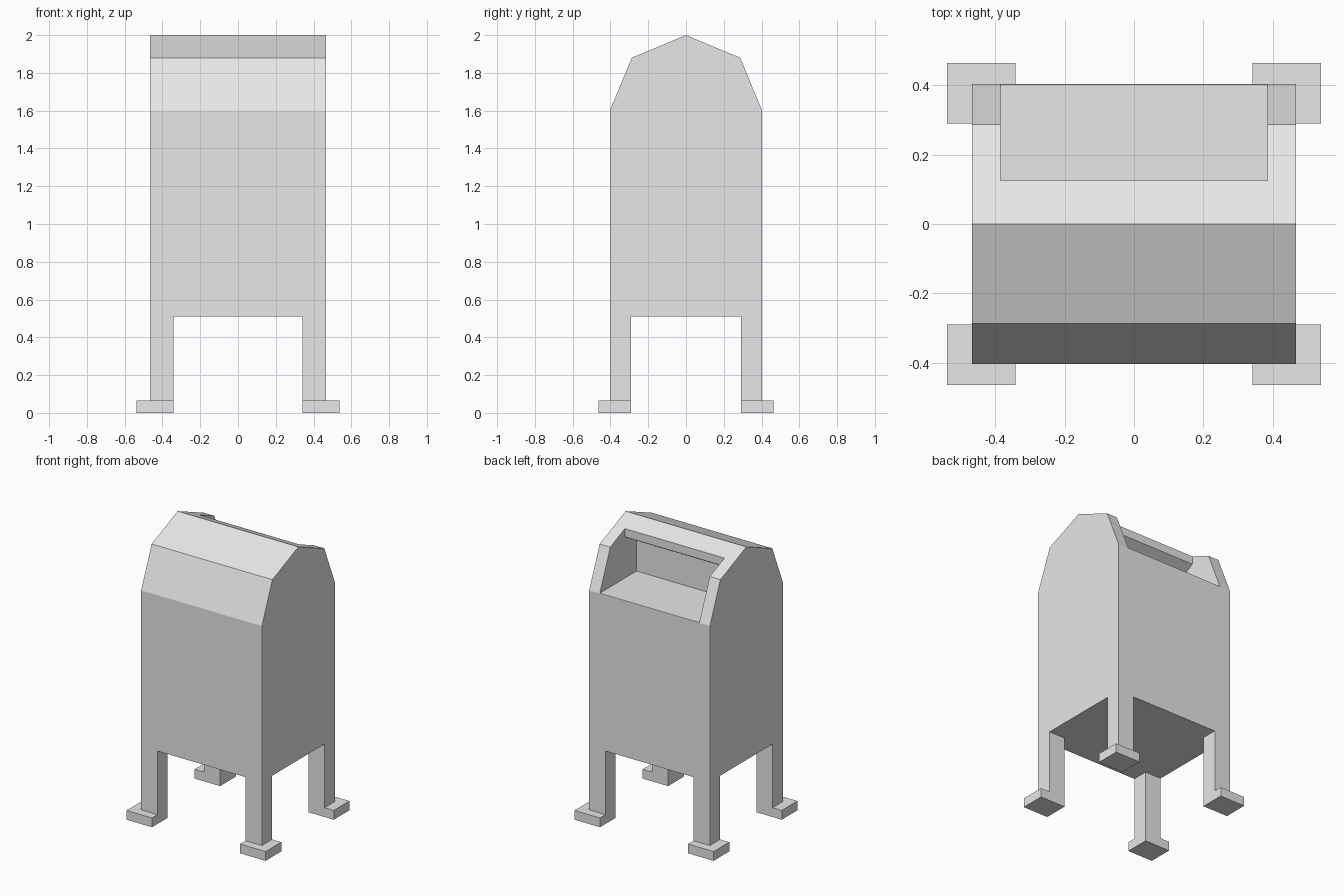
import bpy
import bmesh

cube = bpy.data.objects.get("Cube")
if cube:
    bpy.data.objects.remove(cube, do_unlink=True)

grey = bpy.data.materials.new("light grey")
grey.use_nodes = True
colour = (0.8, 0.8, 0.8, 1)
grey.diffuse_color = colour
grey.node_tree.nodes["Principled BSDF"].inputs["Base Color"].default_value = colour


def extrude_profile(name, profile, x0, x1):
    """Solid made by sweeping a (y, z) outline along x."""
    bm = bmesh.new()
    face = bm.faces.new([bm.verts.new((x0, y, z)) for y, z in profile])
    swept = bmesh.ops.extrude_face_region(bm, geom=[face])["geom"]
    verts = [v for v in swept if isinstance(v, bmesh.types.BMVert)]
    bmesh.ops.translate(bm, verts=verts, vec=(x1 - x0, 0, 0))
    bmesh.ops.recalc_face_normals(bm, faces=bm.faces)
    mesh = bpy.data.meshes.new(name)
    bm.to_mesh(mesh)
    bm.free()
    mesh.materials.append(grey)
    obj = bpy.data.objects.new(name, mesh)
    bpy.context.collection.objects.link(obj)
    return obj


def box(name, x0, x1, y0, y1, z0, z1):
    return extrude_profile(name, [(y0, z0), (y1, z0), (y1, z1), (y0, z1)], x0, x1)


def carve(target, cutter):
    """Subtract the cutter for good, then discard it."""
    cutter.hide_render = True
    mod = target.modifiers.new("cut", "BOOLEAN")
    mod.operation = "DIFFERENCE"
    mod.solver = "EXACT"
    mod.object = cutter
    bpy.context.view_layer.objects.active = target
    bpy.ops.object.modifier_apply(modifier=mod.name)
    bpy.data.objects.remove(cutter, do_unlink=True)


HALF_W, HALF_D = 0.467, 0.403      # body half sizes
LEG_X, LEG_Y = 0.341, 0.29         # inner faces of the legs
FOOT_TOP, BELLY, SHOULDER = 0.065, 0.51, 1.6

# Body with faceted roof; legs are left over after carving the underside
half = [(HALF_D, FOOT_TOP), (HALF_D, SHOULDER), (0.287, 1.88)]
outline = half + [(0, 2)] + [(-y, z) for y, z in reversed(half)]
body = extrude_profile("body_and_legs", outline, -HALF_W, HALF_W)
carve(body, box("gap_across", -1, 1, -LEG_Y, LEG_Y, -0.5, BELLY))
carve(body, box("gap_along", -LEG_X, LEG_X, -1, 1, -0.5, BELLY))

# Deposit recess in the back, with flat shelf and sloping ceiling behind a lip
recess = [(0.6, SHOULDER + 0.002), (-0.003, SHOULDER + 0.002), (-0.003, 1.815),
          (0.125, 1.89), (0.125, 2.2), (0.6, 2.2)]
carve(body, extrude_profile("recess_cutter", recess, -0.385, 0.385))

# Feet
for sx, side in ((1, "left"), (-1, "right")):
    for sy, end in ((-1, "front"), (1, "back")):
        xs = sorted((sx * LEG_X, sx * 0.538))
        ys = sorted((sy * LEG_Y, sy * 0.463))
        box(f"{end}_{side}_foot", *xs, *ys, 0, FOOT_TOP)
